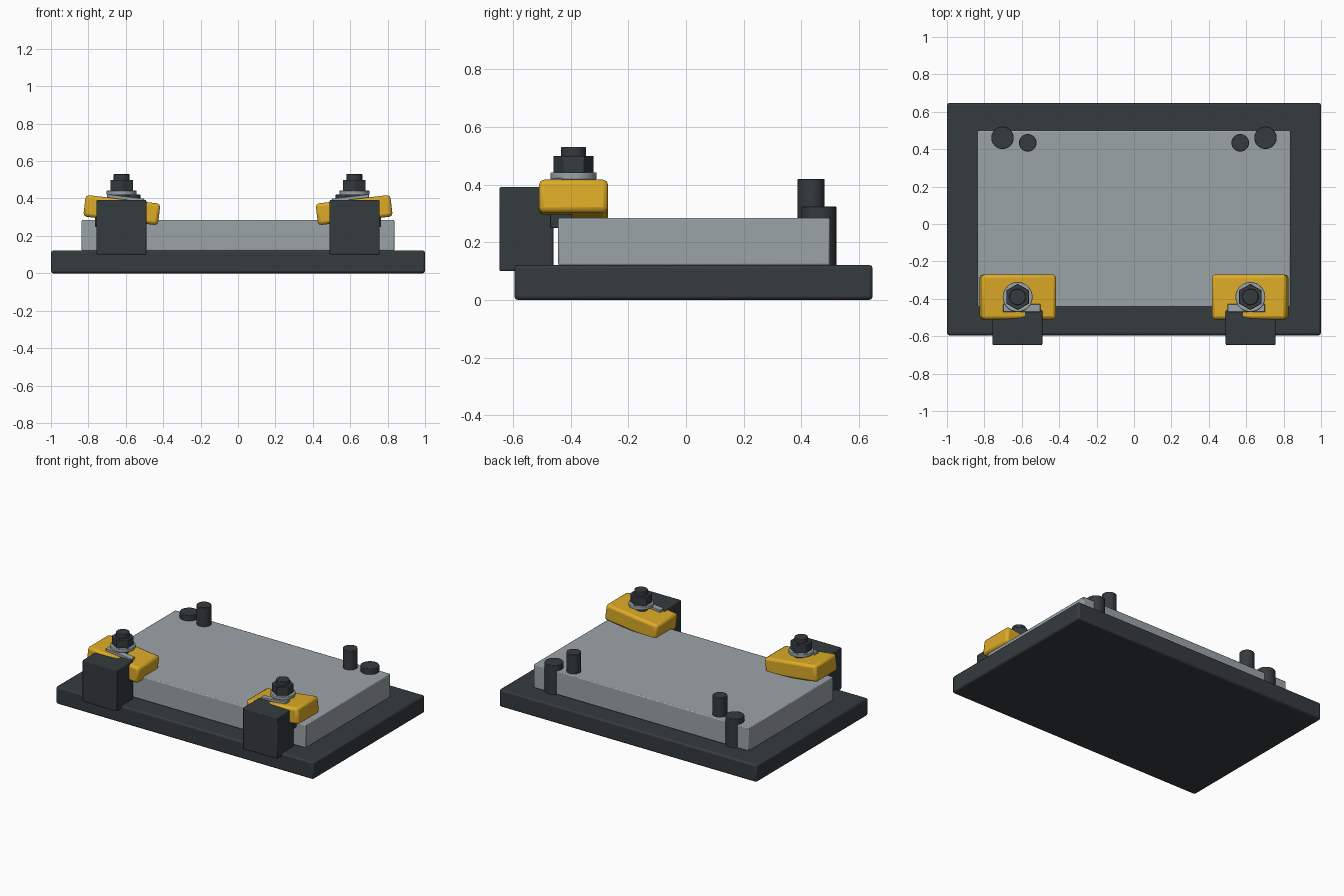
import bpy
from math import radians, pi

if "Cube" in bpy.data.objects:
    bpy.data.objects.remove(bpy.data.objects["Cube"])


def material(name, rgb):
    m = bpy.data.materials.new(name)
    m.diffuse_color = (*rgb, 1)
    m.use_nodes = True
    m.node_tree.nodes["Principled BSDF"].inputs["Base Color"].default_value = m.diffuse_color
    return m


DARK = material("dark_steel", (0.035, 0.043, 0.048))
GREY = material("bare_metal", (0.33, 0.37, 0.39))
YELLOW = material("yellow_paint", (0.72, 0.41, 0.02))


def finish(o, name, mat, bevel, segments=2):
    o.name = name
    o.data.materials.append(mat)
    if bevel:
        b = o.modifiers.new("edge", "BEVEL")
        b.width = bevel
        b.segments = segments
        b.limit_method = 'ANGLE'
        b.angle_limit = radians(40)
    bpy.ops.object.shade_smooth_by_angle(angle=radians(35))
    return o


def box(name, lo, hi, mat, bevel=0.005, tilt=0.0):
    bpy.ops.mesh.primitive_cube_add(
        size=1, location=[(a + b) / 2 for a, b in zip(lo, hi)])
    o = bpy.context.object
    o.scale = [b - a for a, b in zip(lo, hi)]
    bpy.ops.object.transform_apply(location=False, rotation=False, scale=True)
    o.rotation_euler.y = tilt
    return finish(o, name, mat, bevel)


def cyl(name, x, y, z0, z1, r, mat, sides=40, bevel=0.003, spin=0.0):
    bpy.ops.mesh.primitive_cylinder_add(
        vertices=sides, radius=r, depth=z1 - z0,
        location=(x, y, (z0 + z1) / 2), rotation=(0, 0, spin))
    return finish(bpy.context.object, name, mat, bevel)


def side_box(name, s, lo, hi, mat, bevel=0.005, tilt=0.0):
    # coordinates are given for the right side, mirrored when s is -1
    x = sorted((s * lo[0], s * hi[0]))
    return box(name, (x[0], *lo[1:]), (x[1], *hi[1:]), mat, bevel, -s * tilt)


# base plate and workpiece
box("base_plate", (-1, -0.595, 0), (1, 0.647, 0.122), DARK, 0.012)
box("workpiece", (-0.836, -0.443, 0.12), (0.836, 0.499, 0.285), GREY, 0.006)

for s, side in ((-1, "left"), (1, "right")):
    # locating pins at the back
    cyl(side + "_rest_pin", s * 0.703, 0.461, 0.1, 0.325, 0.06, DARK)
    cyl(side + "_locating_pin", s * 0.568, 0.434, 0.1, 0.42, 0.047, DARK)

    # heel block and its small packing piece under the clamp
    side_box(side + "_heel_block", s, (0.49, -0.647, 0.1),
             (0.757, -0.46, 0.392), DARK, 0.006)
    side_box(side + "_heel_packing", s, (0.6, -0.47, 0.25),
             (0.765, -0.395, 0.33), DARK, 0.003)

    # tilted clamp bar with a strip along its slot
    tilt = radians(6.8)
    side_box(side + "_clamp_bar", s, (0.42, -0.51, 0.280),
             (0.822, -0.27, 0.396), YELLOW, 0.018, tilt)
    side_box(side + "_slot_strip", s, (0.502, -0.47, 0.375),
             (0.702, -0.428, 0.411), GREY, 0.003, tilt)

    # stud, washer and hex nut
    cyl(side + "_stud", s * 0.622, -0.39, 0.12, 0.53, 0.043, DARK)
    cyl(side + "_washer", s * 0.622, -0.39, 0.418, 0.442, 0.08, GREY)
    cyl(side + "_hex_nut", s * 0.622, -0.39, 0.44, 0.5, 0.07, DARK, 6)
